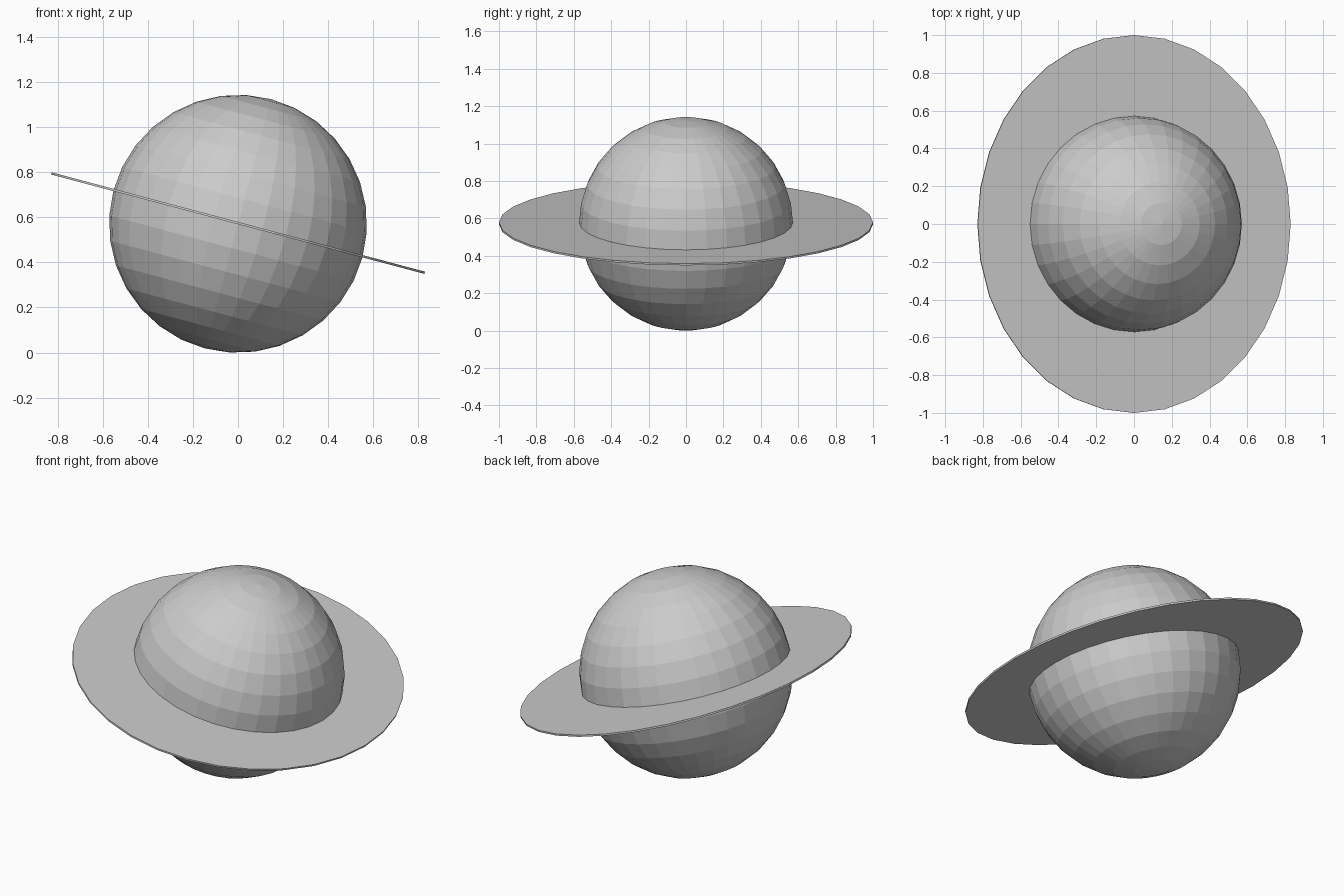
import bpy
import math

if "Cube" in bpy.data.objects:
    bpy.data.objects.remove(bpy.data.objects["Cube"])

TILT = (0, math.radians(14.9), 0)
CENTRE = (0, 0, 0.571)

# Faceted globe with its pole leaning towards +x
bpy.ops.mesh.primitive_uv_sphere_add(segments=32, ring_count=16, radius=0.572,
                                     location=CENTRE, rotation=TILT)
bpy.context.object.name = "planet_globe"

# Thin oval ring around the equator, wider front to back
bpy.ops.mesh.primitive_cylinder_add(vertices=32, radius=1, depth=0.01,
                                    location=(0, 0, 0.574), rotation=TILT)
ring = bpy.context.object
ring.name = "planet_ring"
ring.scale = (0.857, 1, 1)
